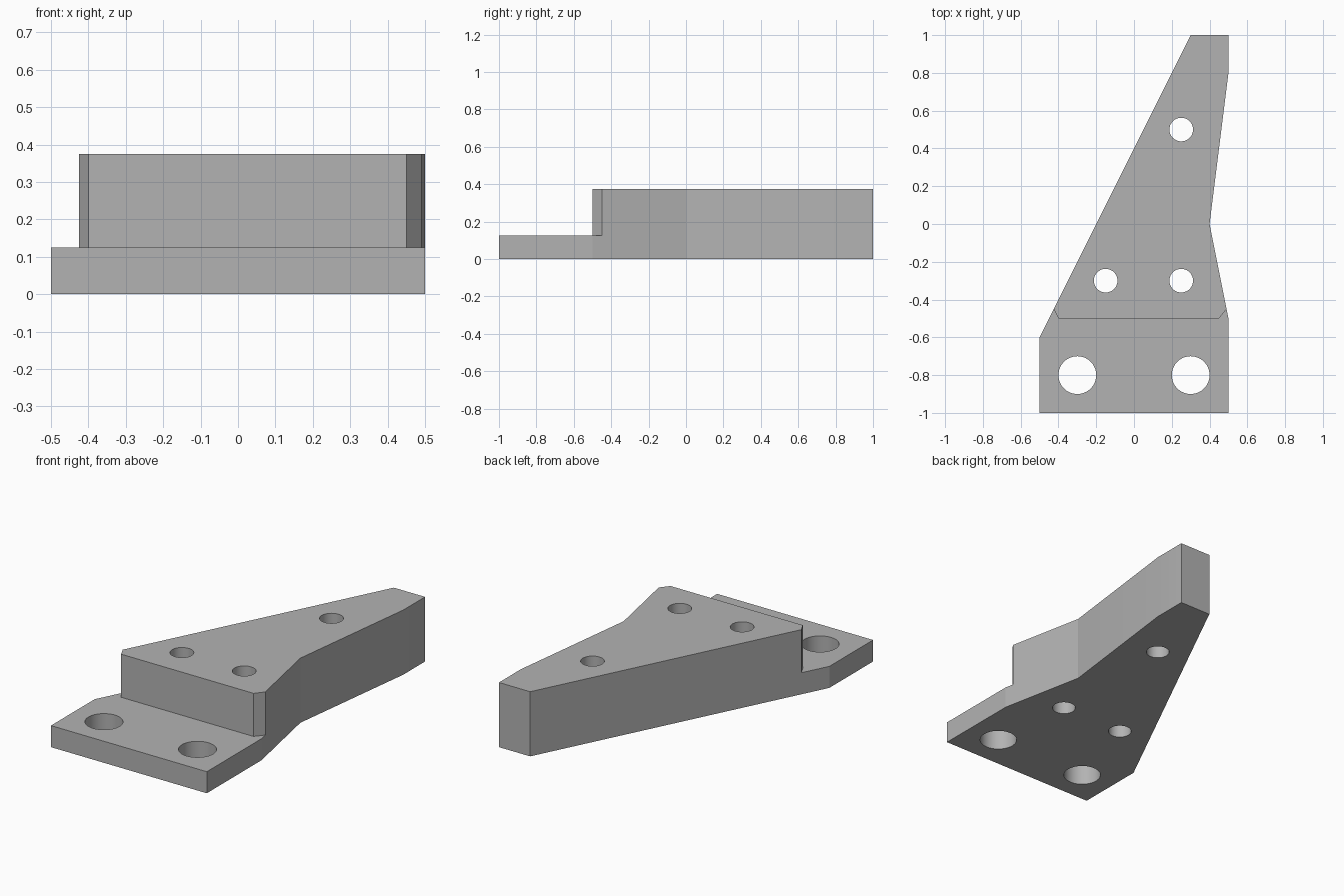
import bpy
import bmesh

cube = bpy.data.objects.get("Cube")
if cube:
    bpy.data.objects.remove(cube, do_unlink=True)

HEIGHT, FLANGE = 0.375, 0.125

grey = bpy.data.materials.new("plain_grey")
grey.use_nodes = True
colour = (0.45, 0.45, 0.45, 1)
grey.diffuse_color = colour
grey.node_tree.nodes["Principled BSDF"].inputs["Base Color"].default_value = colour


def prism(name, outline, z0, z1):
    """Extrude a plan outline from z0 up to z1."""
    bm = bmesh.new()
    base = bm.faces.new([bm.verts.new((x, y, z0)) for x, y in outline])
    top = bmesh.ops.extrude_face_region(bm, geom=[base], use_keep_orig=True)
    verts = [v for v in top["geom"] if isinstance(v, bmesh.types.BMVert)]
    bmesh.ops.translate(bm, vec=(0, 0, z1 - z0), verts=verts)
    bmesh.ops.recalc_face_normals(bm, faces=bm.faces)
    mesh = bpy.data.meshes.new(name)
    bm.to_mesh(mesh)
    bm.free()
    mesh.materials.append(grey)
    obj = bpy.data.objects.new(name, mesh)
    bpy.context.collection.objects.link(obj)
    return obj


def cut(body, cutter):
    """Subtract the cutter and remove it afterwards."""
    cutter.hide_render = True
    mod = body.modifiers.new("cut", "BOOLEAN")
    mod.operation = "DIFFERENCE"
    mod.solver = "EXACT"
    mod.object = cutter
    bpy.context.view_layer.objects.active = body
    bpy.ops.object.modifier_apply(modifier=mod.name)
    bpy.data.objects.remove(cutter, do_unlink=True)


# Tapered bracket body
bracket = prism("bracket_body", [
    (-0.5, -1), (0.5, -1), (0.5, -0.5), (0.4, 0), (0.5, 0.8),
    (0.5, 1), (0.3, 1), (-0.5, -0.6)], 0, HEIGHT)

# Step down to the thin front flange, with chamfered block corners
cut(bracket, prism("step_cutter", [
    (-0.6, -1.1), (0.6, -1.1), (0.6, -0.4), (0.53, -0.4), (0.45, -0.5),
    (-0.4, -0.5), (-0.45, -0.4), (-0.6, -0.4)], FLANGE, 0.5))

# Through holes: two large in the flange, three small in the block
holes = [(-0.3, -0.8, 0.1), (0.3, -0.8, 0.1),
         (-0.15, -0.3, 0.0625), (0.25, -0.3, 0.0625), (0.25, 0.5, 0.0625)]
for x, y, radius in holes:
    bpy.ops.mesh.primitive_cylinder_add(vertices=64, radius=radius, depth=1,
                                        location=(x, y, 0.2))
    drill = bpy.context.object
    drill.name = "hole_cutter"
    drill.data.materials.append(grey)
    cut(bracket, drill)

# Smooth hole walls, crisp edges
bpy.ops.object.select_all(action="DESELECT")
bracket.select_set(True)
bpy.context.view_layer.objects.active = bracket
bpy.ops.object.shade_smooth_by_angle(angle=0.14)
